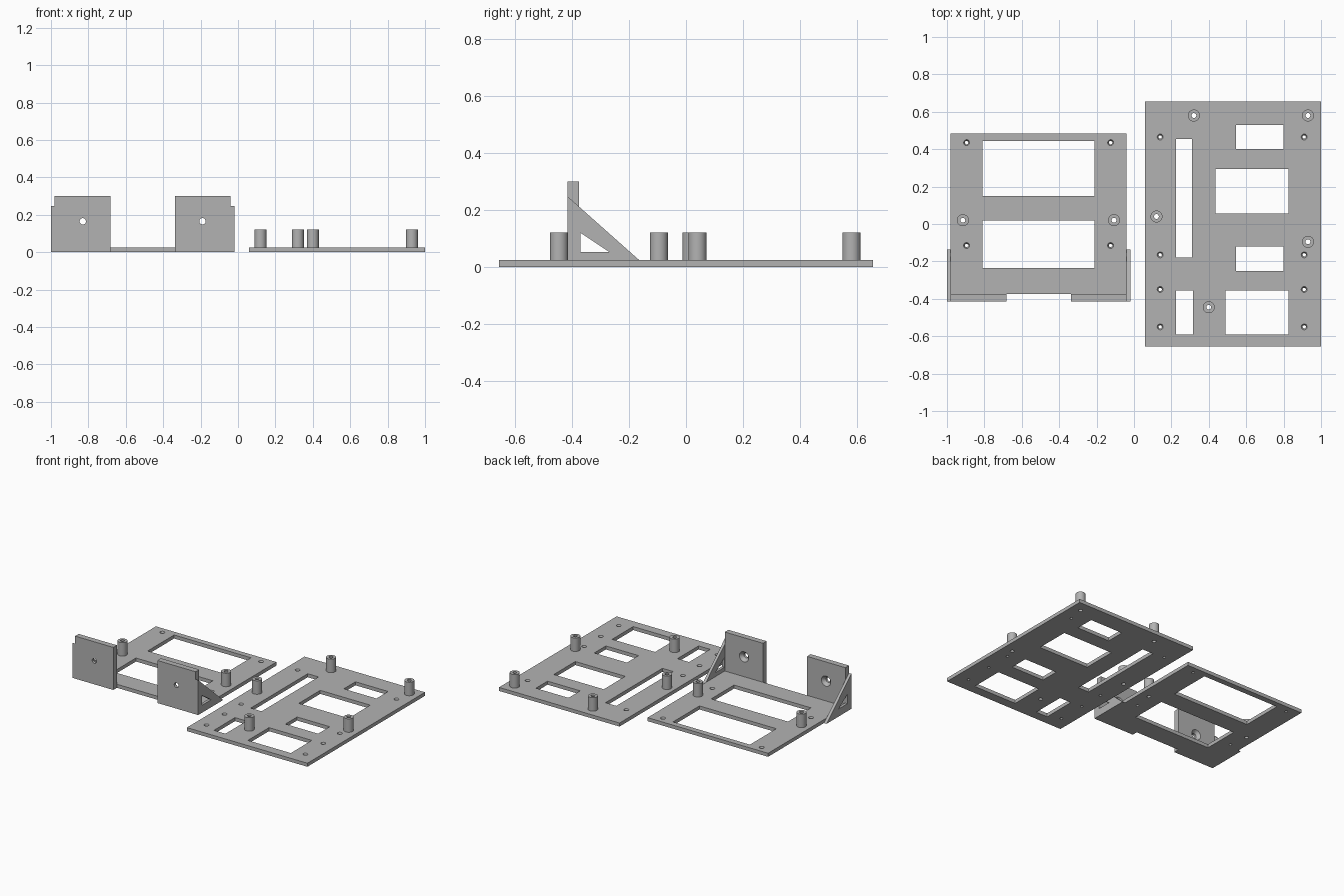
import bpy, bmesh
from math import pi
from mathutils import Matrix, Vector

cube = bpy.data.objects.get("Cube")
if cube:
    bpy.data.objects.remove(cube, do_unlink=True)

grey = bpy.data.materials.new("plain grey")
grey.use_nodes = True
grey.diffuse_color = (0.45, 0.45, 0.45, 1)
grey.node_tree.nodes["Principled BSDF"].inputs["Base Color"].default_value = grey.diffuse_color

T = 0.025      # plate thickness
POST_TOP = 0.12


def finish(name, bm):
    bmesh.ops.recalc_face_normals(bm, faces=bm.faces)
    mesh = bpy.data.meshes.new(name)
    bm.to_mesh(mesh)
    bm.free()
    mesh.materials.append(grey)
    ob = bpy.data.objects.new(name, mesh)
    bpy.context.collection.objects.link(ob)
    return ob


def box(bm, x0, x1, y0, y1, z0, z1):
    centre = Matrix.Translation(((x0 + x1) / 2, (y0 + y1) / 2, (z0 + z1) / 2))
    size = Matrix.Diagonal((x1 - x0, y1 - y0, z1 - z0, 1))
    bmesh.ops.create_cube(bm, size=1, matrix=centre @ size)


def lathe(bm, place, profile, closed=False):
    """Spin (radius, height) points about the local z axis."""
    n = 28
    rings = []
    for r, h in profile:
        rings.append([bm.verts.new(place @ (Matrix.Rotation(2 * pi * i / n, 4, 'Z') @ Vector((r, 0, h))))
                      for i in range(n)])
    pairs = list(zip(rings, rings[1:]))
    if closed:
        pairs.append((rings[-1], rings[0]))
    else:
        bm.faces.new(rings[0])
        bm.faces.new(rings[-1])
    for a, b in pairs:
        for i in range(n):
            j = (i + 1) % n
            bm.faces.new((a[i], a[j], b[j], b[i]))


def cut(ob, bm):
    """Subtract the cutter mesh and bake the result."""
    cutter = finish(ob.name + "_cutter", bm)
    cutter.hide_render = True
    mod = ob.modifiers.new("holes", 'BOOLEAN')
    mod.operation, mod.solver, mod.object = 'DIFFERENCE', 'EXACT', cutter
    dg = bpy.context.evaluated_depsgraph_get()
    baked = bpy.data.meshes.new_from_object(ob.evaluated_get(dg))
    ob.modifiers.clear()
    ob.data = baked
    bpy.data.objects.remove(cutter, do_unlink=True)
    smooth(ob)


def smooth(ob):
    bpy.ops.object.select_all(action='DESELECT')
    ob.select_set(True)
    bpy.context.view_layer.objects.active = ob
    bpy.ops.object.shade_smooth_by_angle(angle=pi / 6)


def board(name, extent, windows, screws, posts):
    bm = bmesh.new()
    box(bm, *extent, 0, T)
    plate = finish(name, bm)
    holes = bmesh.new()
    for w in windows:
        box(holes, *w, -T, 2 * T)
    for x, y in screws:      # countersunk screw holes
        lathe(holes, Matrix.Translation((x, y, 0)),
              [(0.009, -T), (0.009, T / 2), (0.016, T), (0.016, 2 * T)])
    for x, y in posts:
        lathe(holes, Matrix.Translation((x, y, 0)), [(0.013, -T), (0.013, 2 * T)])
    cut(plate, holes)
    for i, (x, y) in enumerate(posts):   # hollow standoffs
        bm = bmesh.new()
        lathe(bm, Matrix.Translation((x, y, 0)),
              [(0.032, T), (0.032, POST_TOP), (0.013, POST_TOP), (0.013, T)], closed=True)
        smooth(finish(f"{name}_standoff_{i + 1}", bm))


# Large board
board("large_board", (0.06, 1.0, -0.655, 0.655),
      [(0.225, 0.31, -0.18, 0.455), (0.225, 0.315, -0.59, -0.355),
       (0.545, 0.80, 0.40, 0.53), (0.435, 0.825, 0.055, 0.295),
       (0.545, 0.80, -0.25, -0.12), (0.49, 0.825, -0.59, -0.355)],
      [(x, y) for x in (0.14, 0.91) for y in (0.465, -0.165, -0.35, -0.55)],
      [(0.32, 0.58), (0.93, 0.58), (0.12, 0.04), (0.93, -0.095), (0.40, -0.445)])

# Small board
board("small_board", (-0.98, -0.04, -0.375, 0.485),
      [(-0.81, -0.21, 0.15, 0.445), (-0.81, -0.21, -0.235, 0.02)],
      [(x, y) for x in (-0.895, -0.125) for y in (0.435, -0.115)],
      [(-0.915, 0.02), (-0.107, 0.02)])

# Upright brackets with side gussets, mirrored about the small board's middle
MID = -0.51
FRONT, BACK = -0.415, -0.375
for side, s in (("right", -1), ("left", 1)):
    bm = bmesh.new()
    box(bm, *sorted((MID + s * 0.172, MID + s * 0.47)), FRONT, BACK, 0, 0.30)
    tab = finish(side + "_bracket", bm)
    hole = bmesh.new()
    place = Matrix.Translation((MID + s * 0.32, BACK, 0.165)) @ Matrix.Rotation(-pi / 2, 4, 'X')
    lathe(hole, place, [(0.017, -0.06), (0.017, -0.022), (0.036, 0), (0.036, 0.02)])
    cut(tab, hole)

    # Triangular web built as a ring between outer and inner outlines
    outer = [(FRONT, 0), (-0.137, 0), (FRONT, 0.247)]
    inner = [(-0.37, 0.053), (-0.27, 0.053), (-0.37, 0.12)]
    bm = bmesh.new()
    layers = [[[bm.verts.new((MID + s * d, y, z)) for y, z in loop] for loop in (outer, inner)]
              for d in (0.47, 0.49)]
    (o0, i0), (o1, i1) = layers
    for a, b in ((o0, i0), (o1, i1), (o0, o1), (i0, i1)):
        for k in range(3):
            m = (k + 1) % 3
            bm.faces.new((a[k], a[m], b[m], b[k]))
    finish(side + "_gusset", bm)
